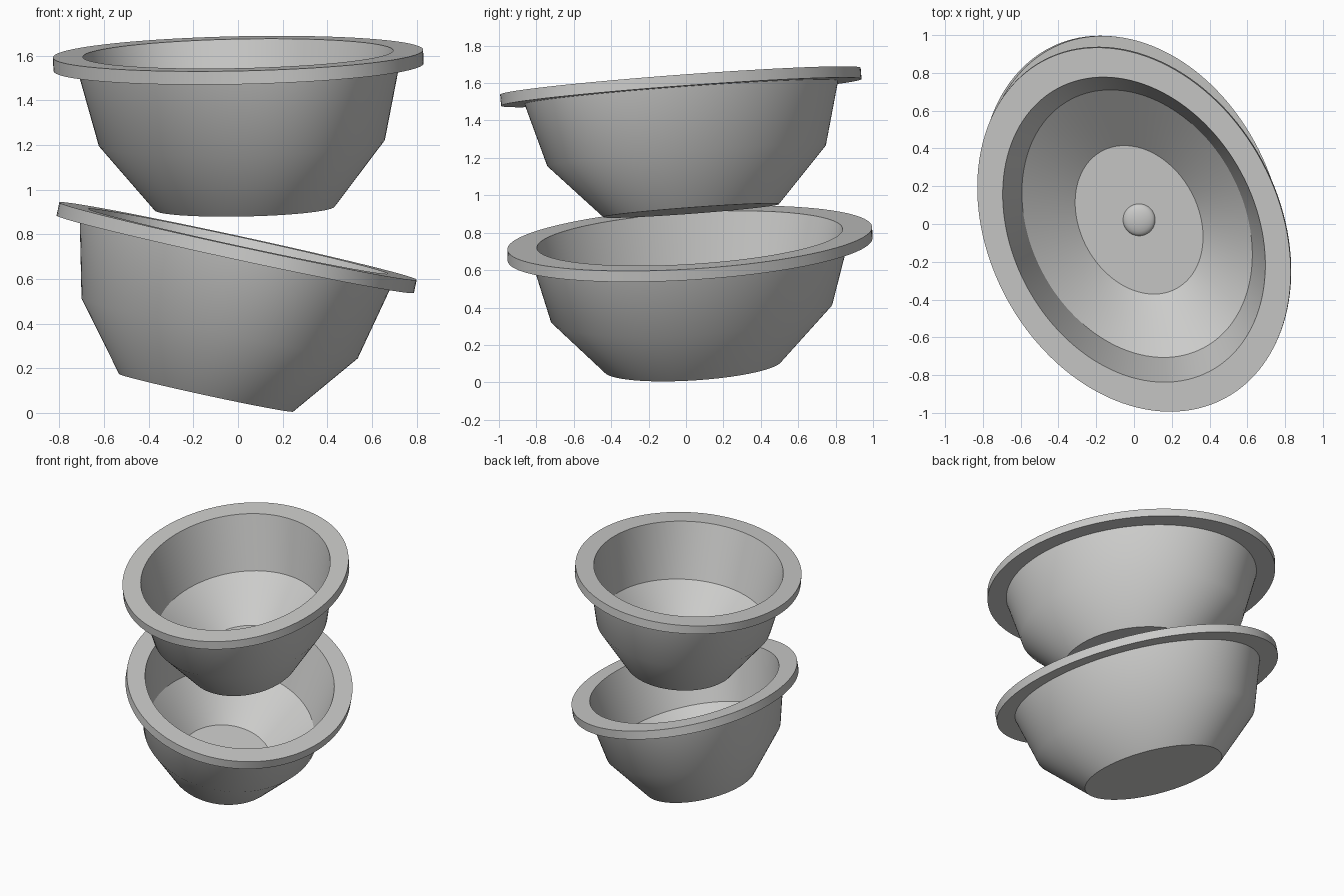
import bpy, bmesh, math
from mathutils import Vector, Matrix

cube = bpy.data.objects.get("Cube")
if cube:
    bpy.data.objects.remove(cube, do_unlink=True)

# Single ceramic colour
grey = bpy.data.materials.new("light_grey")
grey.use_nodes = True
COLOR = (0.6, 0.6, 0.59, 1)
grey.diffuse_color = COLOR
grey.node_tree.nodes["Principled BSDF"].inputs["Base Color"].default_value = COLOR

LONG, SHORT = 1.016, 0.769     # outer half-axes of the oval rim
SEGMENTS = 128

# Closed cross-section: (fraction of the oval, height below the rim top)
BOWL = [(0, -0.63), (0.408, -0.63), (0.735, -0.385), (0.838, 0), (1, 0),
        (1, -0.06), (0.87, -0.06), (0.773, -0.40), (0.487, -0.695), (0, -0.695)]

DRAIN_RADIUS, DRAIN_HEIGHT = 0.085, 0.03
DRAIN = [(math.cos(a), DRAIN_HEIGHT * math.sin(a) - 0.63)
         for a in (i * math.pi / 12 for i in range(7))]


def lathe(name, profile, rx, ry, matrix):
    """Sweep a profile round an oval and place it."""
    bm = bmesh.new()
    rings = []
    for k, z in profile:
        if k < 1e-4:
            rings.append([bm.verts.new((0, 0, z))] * SEGMENTS)
            continue
        rings.append([bm.verts.new((k * rx * math.cos(t), k * ry * math.sin(t), z))
                      for t in (math.tau * i / SEGMENTS for i in range(SEGMENTS))])
    for a, b in zip(rings, rings[1:]):
        for i in range(SEGMENTS):
            j = (i + 1) % SEGMENTS
            corners = list(dict.fromkeys((a[i], a[j], b[j], b[i])))
            bm.faces.new(corners)
    bmesh.ops.recalc_face_normals(bm, faces=bm.faces)
    mesh = bpy.data.meshes.new(name)
    bm.to_mesh(mesh)
    bm.free()
    mesh.materials.append(grey)
    obj = bpy.data.objects.new(name, mesh)
    bpy.context.collection.objects.link(obj)
    obj.matrix_world = matrix
    bpy.ops.object.select_all(action='DESELECT')
    obj.select_set(True)
    bpy.context.view_layer.objects.active = obj
    bpy.ops.object.shade_smooth_by_angle(angle=math.radians(30))
    # outward normals on the open drain cap
    if all(k > 0.9 or z > -0.63 for k, z in profile) and mesh.polygons[-1].normal.z < 0:
        mesh.flip_normals()
    return obj


def basin(prefix, center, slope, yaw):
    """Oval basin with a low domed drain, tilted to the given rim slope."""
    normal = Vector((-slope[0], -slope[1], 1)).normalized()
    tilt = Vector((0, 0, 1)).rotation_difference(normal).to_matrix().to_4x4()
    place = (Matrix.Translation(center) @ tilt
             @ Matrix.Rotation(math.radians(yaw), 4, 'Z'))
    lathe(prefix + "_bowl", BOWL, LONG, SHORT, place)
    lathe(prefix + "_drain", DRAIN, DRAIN_RADIUS, DRAIN_RADIUS, place)


basin("upper", (0, -0.03, 1.61), (0.043, 0.083), -61.9)
basin("lower", (0, 0.02, 0.77), (-0.21, 0.025), -64.9)
